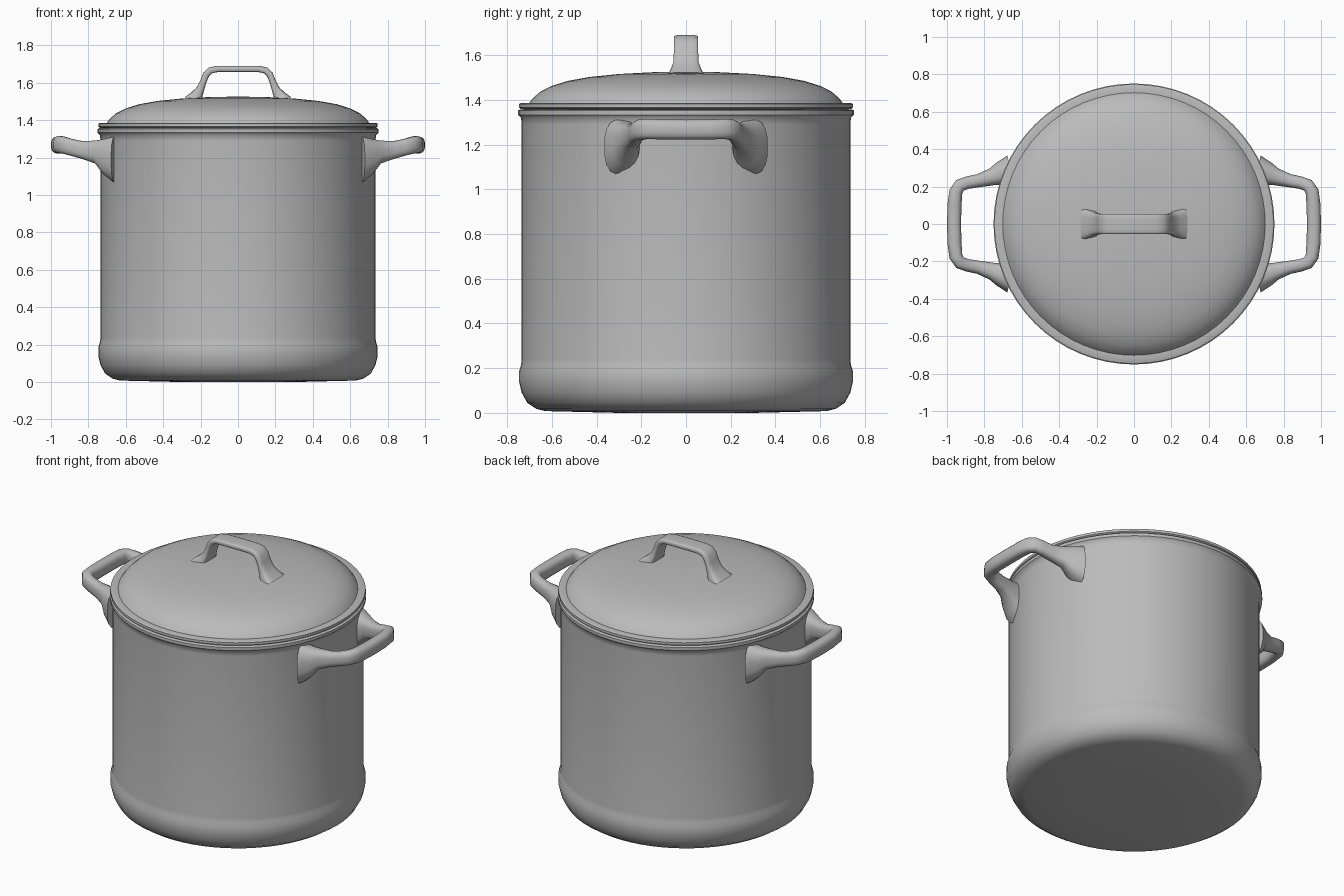
import bpy
import bmesh
from math import cos, sin, pi, copysign
from mathutils import Vector

if "Cube" in bpy.data.objects:
    bpy.data.objects.remove(bpy.data.objects["Cube"], do_unlink=True)

SEGMENTS = 64
RING = 16

grey = bpy.data.materials.new("metal grey")
grey.use_nodes = True
colour = (0.5, 0.5, 0.5, 1)
grey.diffuse_color = colour
grey.node_tree.nodes["Principled BSDF"].inputs["Base Color"].default_value = colour


def finish(name, bm, angle=40):
    bmesh.ops.recalc_face_normals(bm, faces=bm.faces)
    mesh = bpy.data.meshes.new(name)
    bm.to_mesh(mesh)
    bm.free()
    mesh.materials.append(grey)
    obj = bpy.data.objects.new(name, mesh)
    bpy.context.collection.objects.link(obj)
    bpy.ops.object.select_all(action="DESELECT")
    obj.select_set(True)
    bpy.context.view_layer.objects.active = obj
    bpy.ops.object.shade_smooth_by_angle(angle=angle * pi / 180)
    return obj


def skin(bm, rings):
    """Bridge successive closed rings with quads and cap both ends."""
    n = len(rings[0])
    for a, b in zip(rings, rings[1:]):
        for i in range(n):
            j = (i + 1) % n
            bm.faces.new((a[i], a[j], b[j], b[i]))
    bm.faces.new(rings[0])
    bm.faces.new(rings[-1])


def lathe(name, profile):
    bm = bmesh.new()
    turns = [2 * pi * i / SEGMENTS for i in range(SEGMENTS)]
    skin(bm, [[bm.verts.new((r * cos(t), r * sin(t), z)) for t in turns]
              for r, z in profile])
    return finish(name, bm)


def bar(name, stations, flat_axis, squareness):
    """Sweep a rounded section: each station is point, in-plane and flat half sizes."""
    bm = bmesh.new()
    flat = Vector(flat_axis)
    points = [Vector(s[0]) for s in stations]
    rings = []
    for k, (_, across, along) in enumerate(stations):
        tangent = points[min(k + 1, len(points) - 1)] - points[max(k - 1, 0)]
        side = flat.cross(tangent).normalized()
        ring = []
        for i in range(RING):
            t = 2 * pi * (i + 0.5) / RING
            u = copysign(abs(cos(t)) ** squareness, cos(t))
            v = copysign(abs(sin(t)) ** squareness, sin(t))
            ring.append(bm.verts.new(points[k] + side * across * u + flat * along * v))
        rings.append(ring)
    skin(bm, rings)
    return finish(name, bm)


# Pot: rounded foot, thick base band, straight wall and rolled rim
lathe("pot_body", [
    (0.3, 0), (0.63, 0.008), (0.67, 0.018), (0.71, 0.045), (0.735, 0.09),
    (0.747, 0.14), (0.747, 0.185), (0.738, 0.215), (0.735, 0.24),
    (0.735, 1.29), (0.738, 1.32), (0.751, 1.333), (0.751, 1.352), (0.742, 1.358), (0.7, 1.358)])

# Lid: flat flange and shallow dome
lathe("lid", [
    (0.7, 1.355), (0.74, 1.36), (0.747, 1.366), (0.747, 1.382), (0.738, 1.386),
    (0.702, 1.385), (0.685, 1.408), (0.65, 1.438), (0.6, 1.463), (0.53, 1.485),
    (0.43, 1.503), (0.3, 1.516), (0.15, 1.524), (0.02, 1.526)])

# Side handles: half loop mirrored across y, with deep flared feet
half_loop = [
    ((0.655, 0.285, 1.19), 0.085, 0.125), ((0.715, 0.268, 1.205), 0.065, 0.095),
    ((0.76, 0.252, 1.23), 0.047, 0.062), ((0.83, 0.232, 1.24), 0.036, 0.048),
    ((0.89, 0.221, 1.255), 0.034, 0.046), ((0.93, 0.207, 1.266), 0.035, 0.046),
    ((0.952, 0.175, 1.27), 0.036, 0.046), ((0.96, 0.1, 1.268), 0.038, 0.045)]
for name, sx in (("left_handle", 1), ("right_handle", -1)):
    first = [((sx * x, y, z), a, h) for (x, y, z), a, h in half_loop]
    second = [((x, -y, z), a, h) for (x, y, z), a, h in reversed(first)]
    bar(name, first + [((sx * 0.962, 0, 1.267), 0.038, 0.045)] + second, (0, 0, 1), 0.75)

# Lid handle: flat strap arch with flared feet
half_arch = [
    ((0.25, 0, 1.495), 0.045, 0.085), ((0.222, 0, 1.53), 0.033, 0.068),
    ((0.202, 0, 1.565), 0.022, 0.057), ((0.184, 0, 1.61), 0.017, 0.055),
    ((0.17, 0, 1.645), 0.018, 0.055), ((0.148, 0, 1.666), 0.018, 0.055),
    ((0.11, 0, 1.674), 0.017, 0.055)]
mirrored = [((-x, y, z), a, h) for (x, y, z), a, h in reversed(half_arch)]
bar("lid_handle", half_arch + mirrored, (0, 1, 0), 0.45)
